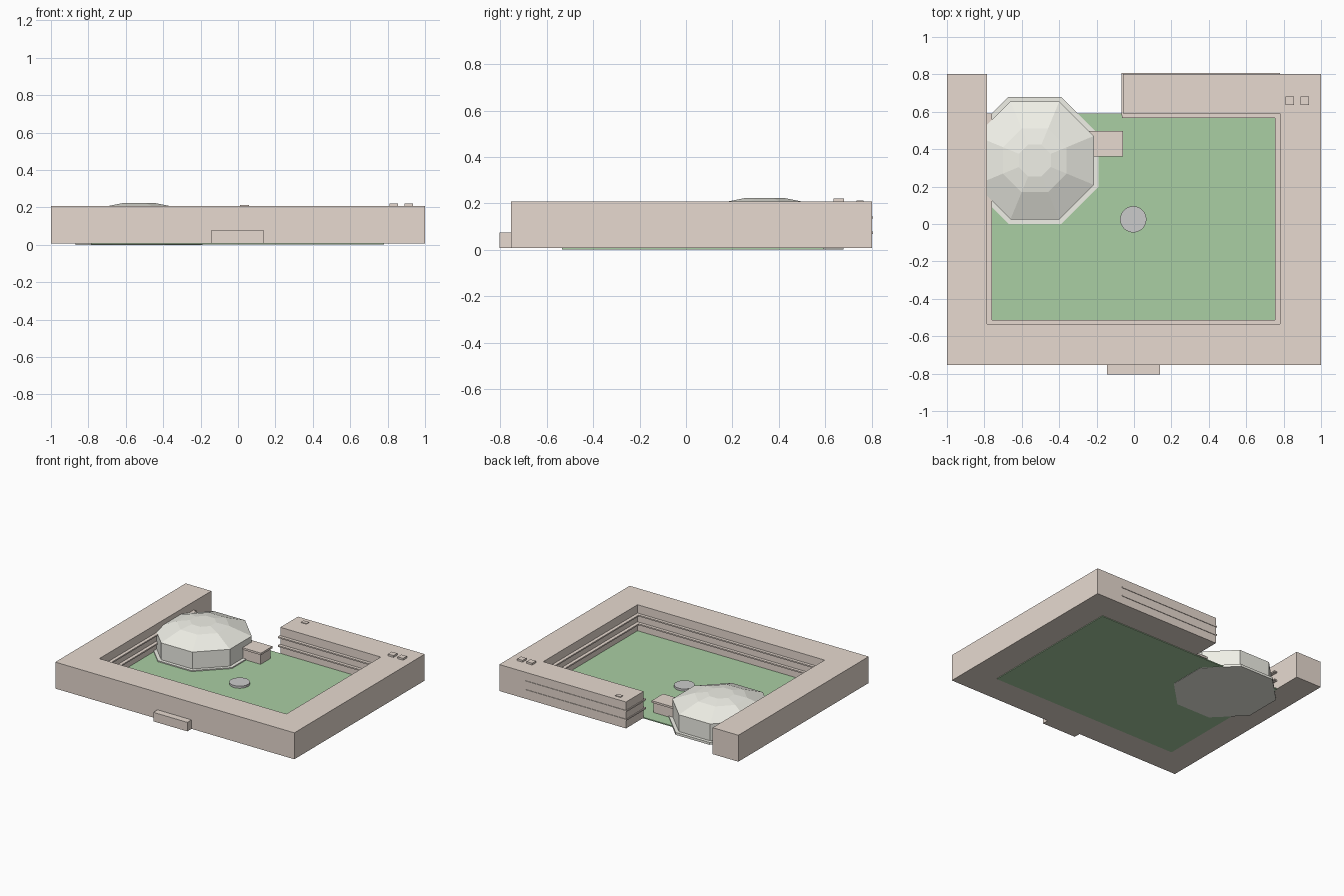
import bpy, bmesh
from math import cos, sin, pi

if "Cube" in bpy.data.objects:
    bpy.data.objects.remove(bpy.data.objects["Cube"])


def material(name, rgb):
    m = bpy.data.materials.new(name)
    m.diffuse_color = (*rgb, 1)
    m.use_nodes = True
    m.node_tree.nodes["Principled BSDF"].inputs["Base Color"].default_value = m.diffuse_color
    return m


TAN = material("tan_stone", (0.80, 0.70, 0.63))
GREEN = material("grass", (0.40, 0.62, 0.37))
PALE = material("pale_roof", (0.87, 0.87, 0.80))
GREY = material("grey_stone", (0.66, 0.66, 0.67))


def finish(name, bm, mat):
    bmesh.ops.recalc_face_normals(bm, faces=bm.faces)
    mesh = bpy.data.meshes.new(name)
    bm.to_mesh(mesh)
    bm.free()
    mesh.materials.append(mat)
    ob = bpy.data.objects.new(name, mesh)
    bpy.context.collection.objects.link(ob)
    return ob


def prism(name, outline, z0, z1, mat):
    """Extrude a plan outline between two heights."""
    bm = bmesh.new()
    face = bm.faces.new([bm.verts.new((x, y, z0)) for x, y in outline])
    ext = bmesh.ops.extrude_face_region(bm, geom=[face], use_keep_orig=True)
    for v in ext["geom"]:
        if isinstance(v, bmesh.types.BMVert):
            v.co.z = z1
    return finish(name, bm, mat)


def box(name, x0, x1, y0, y1, z0, z1, mat):
    return prism(name, [(x0, y0), (x1, y0), (x1, y1), (x0, y1)], z0, z1, mat)


def lathe(name, centre, profile, sides, mat):
    """Stack of regular polygons; each profile entry is (flat radius, height)."""
    bm = bmesh.new()
    rings = []
    for r, z in profile:
        r /= cos(pi / sides)
        angles = [(i + 0.5) * 2 * pi / sides for i in range(sides)]
        rings.append([bm.verts.new((centre[0] + r * cos(a), centre[1] + r * sin(a), z)) for a in angles])
    for low, high in zip(rings, rings[1:]):
        for i in range(sides):
            j = (i + 1) % sides
            bm.faces.new((low[i], low[j], high[j], high[i]))
    bm.faces.new(rings[0])
    bm.faces.new(rings[-1])
    return finish(name, bm, mat)


# Perimeter building, open at the back left
BASE, ROOF = 0.007, 0.207
prism("perimeter_building", [
    (-1, -0.755), (1, -0.755), (1, 0.803), (-0.06, 0.803), (-0.06, 0.592),
    (0.78, 0.592), (0.78, -0.535), (-0.785, -0.535), (-0.785, 0.803), (-1, 0.803)],
    BASE, ROOF, TAN)

# Courtyard lawn
box("lawn", -0.785, 0.78, -0.535, 0.592, 0.002, 0.010, GREEN)

# Floor ledges around the courtyard and around the rear wing
for n, z in enumerate((0.068, 0.134)):
    prism(f"courtyard_ledge_{n}", [
        (-0.79, -0.54), (0.785, -0.54), (0.785, 0.6), (-0.065, 0.6), (-0.065, 0.568),
        (0.755, 0.568), (0.755, -0.512), (-0.76, -0.512), (-0.76, 0.592), (-0.79, 0.592)],
        z, z + 0.01, TAN)
    box(f"wing_ledge_{n}", -0.066, 0.78, 0.58, 0.807, z, z + 0.01, TAN)

# Octagonal hall with plinth and faceted dome
HALL = (-0.53, 0.34)
lathe("hall_plinth", HALL, [(0.34, 0), (0.34, 0.018)], 8, PALE)
lathe("hall_dome", HALL, [(0.315, 0.018), (0.315, 0.145), (0.17, 0.206), (0.085, 0.223)], 8, PALE)

# Hall entrance link
box("link_body", -0.26, -0.068, 0.368, 0.488, 0.008, 0.085, TAN)
box("link_roof", -0.26, -0.06, 0.36, 0.496, 0.085, 0.1, TAN)

# Front entrance
box("front_porch", -0.145, 0.14, -0.805, -0.755, BASE, 0.075, TAN)

# Roof vents and hatch
for n, x in enumerate((0.81, 0.89)):
    box(f"roof_vent_{n}", x, x + 0.046, 0.636, 0.681, ROOF, 0.221, TAN)
box("roof_hatch", 0.012, 0.058, 0.735, 0.765, ROOF, 0.212, TAN)

# Courtyard fountain
lathe("fountain", (-0.004, 0.025), [(0.07, 0.004), (0.07, 0.026)], 32, GREY)
